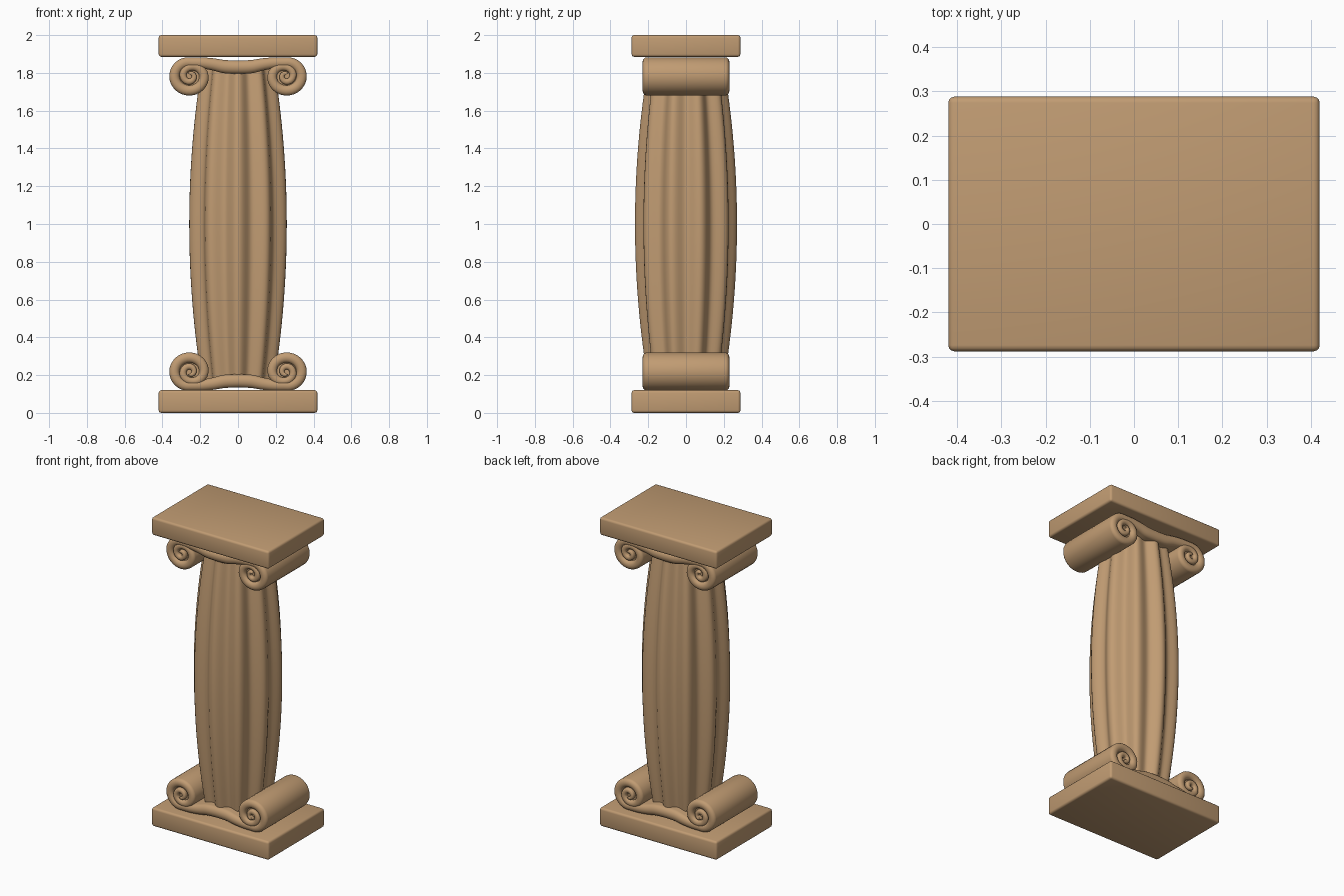
import bpy, bmesh, math

if "Cube" in bpy.data.objects:
    bpy.data.objects.remove(bpy.data.objects["Cube"])

stone = bpy.data.materials.new("tan_stone")
stone.diffuse_color = (0.53, 0.33, 0.17, 1)
stone.use_nodes = True
stone.node_tree.nodes["Principled BSDF"].inputs["Base Color"].default_value = stone.diffuse_color


def finish(name, bm, angle=40):
    bmesh.ops.recalc_face_normals(bm, faces=bm.faces[:])
    me = bpy.data.meshes.new(name)
    bm.to_mesh(me)
    bm.free()
    me.materials.append(stone)
    ob = bpy.data.objects.new(name, me)
    bpy.context.collection.objects.link(ob)
    bpy.ops.object.select_all(action='DESELECT')
    ob.select_set(True)
    bpy.context.view_layer.objects.active = ob
    bpy.ops.object.shade_smooth_by_angle(angle=math.radians(angle))
    return ob


def loft(bm, rings):
    # skin closed rings and cap both ends
    vs = [[bm.verts.new(p) for p in r] for r in rings]
    n = len(vs[0])
    for a, b in zip(vs, vs[1:]):
        for i in range(n):
            j = (i + 1) % n
            bm.faces.new((a[i], a[j], b[j], b[i]))
    bm.faces.new(vs[0])
    bm.faces.new(vs[-1])


def catmull(keys, steps):
    out = []
    for i in range(len(keys) - 1):
        p = [keys[max(0, min(len(keys) - 1, i + k))] for k in (-1, 0, 1, 2)]
        for s in range(steps):
            t = s / steps
            out.append(tuple(0.5 * (2 * b + (c - a) * t + (2 * a - 5 * b + 4 * c - d) * t * t
                                    + (3 * b - a - 3 * c + d) * t ** 3) for a, b, c, d in zip(*p)))
    return out + [keys[-1]]


# slabs at bottom and top
def slab(name, z0, z1):
    bm = bmesh.new()
    bmesh.ops.create_cube(bm, size=1)
    for v in bm.verts:
        v.co = (v.co.x * 0.84, v.co.y * 0.576, (z0 + z1) / 2 + v.co.z * (z1 - z0))
    bmesh.ops.bevel(bm, geom=bm.edges[:], offset=0.014, segments=3, profile=0.5, affect='EDGES')
    finish(name, bm)


slab("base_slab", 0, 0.12)
slab("top_slab", 1.885, 2)

# fluted shaft with ten rounded ridges and a swelling middle
bm = bmesh.new()
rings = []
for k in range(29):
    z = 0.18 + 1.64 * k / 28
    s = (0.27 - 0.046 * ((z - 1) / 0.68) ** 2) / 0.27
    ring = []
    for i in range(120):
        a = math.tau * i / 120
        r = s * (0.25 + 0.02 * math.cos(10 * (a - math.pi / 2)))
        ring.append((r * math.cos(a), r * math.sin(a), z))
    rings.append(ring)
loft(bm, rings)
finish("fluted_shaft", bm)

# scroll path: sagging band (x, z, half thickness), then spiral (turns, radius, half thickness)
CX, CZ = 0.255, 1.785
band = catmull([(0, 1.83, .035), (.07, 1.833, .035), (.13, 1.845, .032),
                (.19, 1.853, .029), (CX, 1.855, .027)], 4)[:-1]
spiral = catmull([(0, .070, .027), (.25, .082, .027), (.5, .078, .027), (.75, .074, .025),
                  (1, .046, .020), (1.25, .036, .018), (1.5, .031, .016),
                  (1.75, .022, .013), (2.05, .008, .009)], 8)
half = list(band)
for t, r, w in spiral:
    a = math.pi / 2 - math.tau * t
    half.append((CX + r * math.cos(a), CZ + r * math.sin(a), w))
path = [(-x, z, w) for x, z, w in reversed(half[1:])] + half


def scroll(name, flip):
    bm = bmesh.new()
    rings = []
    for i, (x, z, w) in enumerate(path):
        p, q = path[max(i - 1, 0)], path[min(i + 1, len(path) - 1)]
        tx, tz = q[0] - p[0], q[1] - p[1]
        l = math.hypot(tx, tz)
        nx, nz = -tz / l, tx / l
        ring = []
        for k in range(18):
            # rounded strip section, full depth front to back
            side = -1 if k < 9 else 1
            a = math.pi * (k % 9) / 8
            n = -side * w * math.cos(a)
            y = side * (0.23 - w * 0.8 * (1 - math.sin(a)))
            zz = min(z + nz * n, 1.886)
            ring.append((x + nx * n, y, 2 - zz if flip else zz))
        rings.append(ring)
    loft(bm, rings)
    finish(name, bm, 50)
    # recessed cores filling the coils
    for s in (-1, 1):
        bm = bmesh.new()
        loft(bm, [[(s * CX + .06 * math.cos(math.tau * i / 24), y,
                    (2 - CZ if flip else CZ) + .06 * math.sin(math.tau * i / 24))
                   for i in range(24)] for y in (-0.205, 0.205)])
        finish(name + "_core", bm)


scroll("top_scroll", False)
scroll("bottom_scroll", True)
